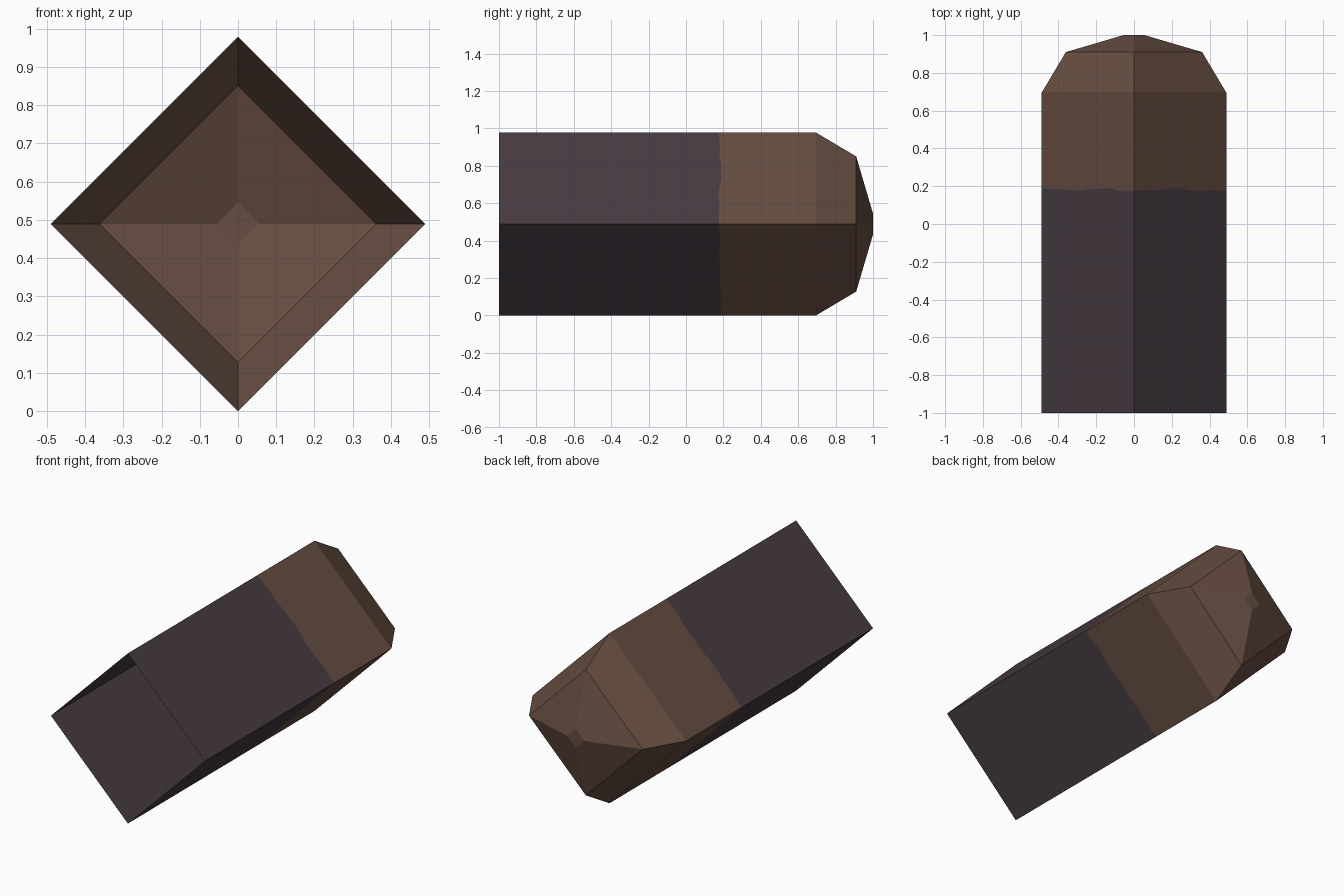
import bpy, bmesh, math, random

random.seed(4)
cube = bpy.data.objects.get("Cube")
if cube:
    bpy.data.objects.remove(cube, do_unlink=True)

RADIUS = 0.489
SIDES = 4
STEPS = 12          # seam points along each side


def material(name, rgb):
    m = bpy.data.materials.new(name)
    m.use_nodes = True
    m.diffuse_color = (*rgb, 1)
    m.node_tree.nodes["Principled BSDF"].inputs["Base Color"].default_value = (*rgb, 1)
    return m


def corner(i, radius):
    a = math.tau * i / SIDES
    return radius * math.cos(a), radius * math.sin(a) + RADIUS


def ring(bm, y, radius):
    pts = [corner(i, radius) for i in range(SIDES)]
    return [bm.verts.new((x, y, z)) for x, z in pts]


def seam_ring(bm, y, wobble):
    # Uneven line where the two colours meet, lying on the flat sides
    verts = []
    for i in range(SIDES):
        (x0, z0), (x1, z1) = corner(i, RADIUS), corner(i + 1, RADIUS)
        for s in range(STEPS):
            t = s / STEPS
            dy = random.uniform(-wobble, wobble)
            verts.append(bm.verts.new((x0 + (x1 - x0) * t, y + dy, z0 + (z1 - z0) * t)))
    return verts


bm = bmesh.new()
front = ring(bm, -1, RADIUS)
seam = seam_ring(bm, 0.182, 0.009)
tip = [ring(bm, y, r) for y, r in ((0.695, RADIUS), (0.91, 0.361), (1, 0.055))]

for i in range(SIDES):
    j = (i + 1) % SIDES
    edge = [seam[(i * STEPS + s) % len(seam)] for s in range(STEPS + 1)]
    # Dark sleeve side, open at the front
    bm.faces.new([front[j], front[i]] + edge)
    # Brown side behind the seam
    bm.faces.new([tip[0][i], tip[0][j]] + edge[::-1]).material_index = 1
    # Tapered back end
    for a, b in zip(tip, tip[1:]):
        bm.faces.new((a[i], a[j], b[j], b[i])).material_index = 1
# Small blunt end
bm.faces.new(tip[-1]).material_index = 1
bmesh.ops.recalc_face_normals(bm, faces=bm.faces)
if tip[-1][0].link_faces and max(bm.faces, key=lambda f: f.calc_center_median().y).normal.y < 0:
    bmesh.ops.reverse_faces(bm, faces=bm.faces)

mesh = bpy.data.meshes.new("square_shell")
bm.to_mesh(mesh)
bm.free()
mesh.materials.append(material("dark plum", (0.063, 0.044, 0.054)))
mesh.materials.append(material("brown", (0.133, 0.075, 0.053)))
shell = bpy.data.objects.new("square_shell", mesh)
bpy.context.collection.objects.link(shell)
